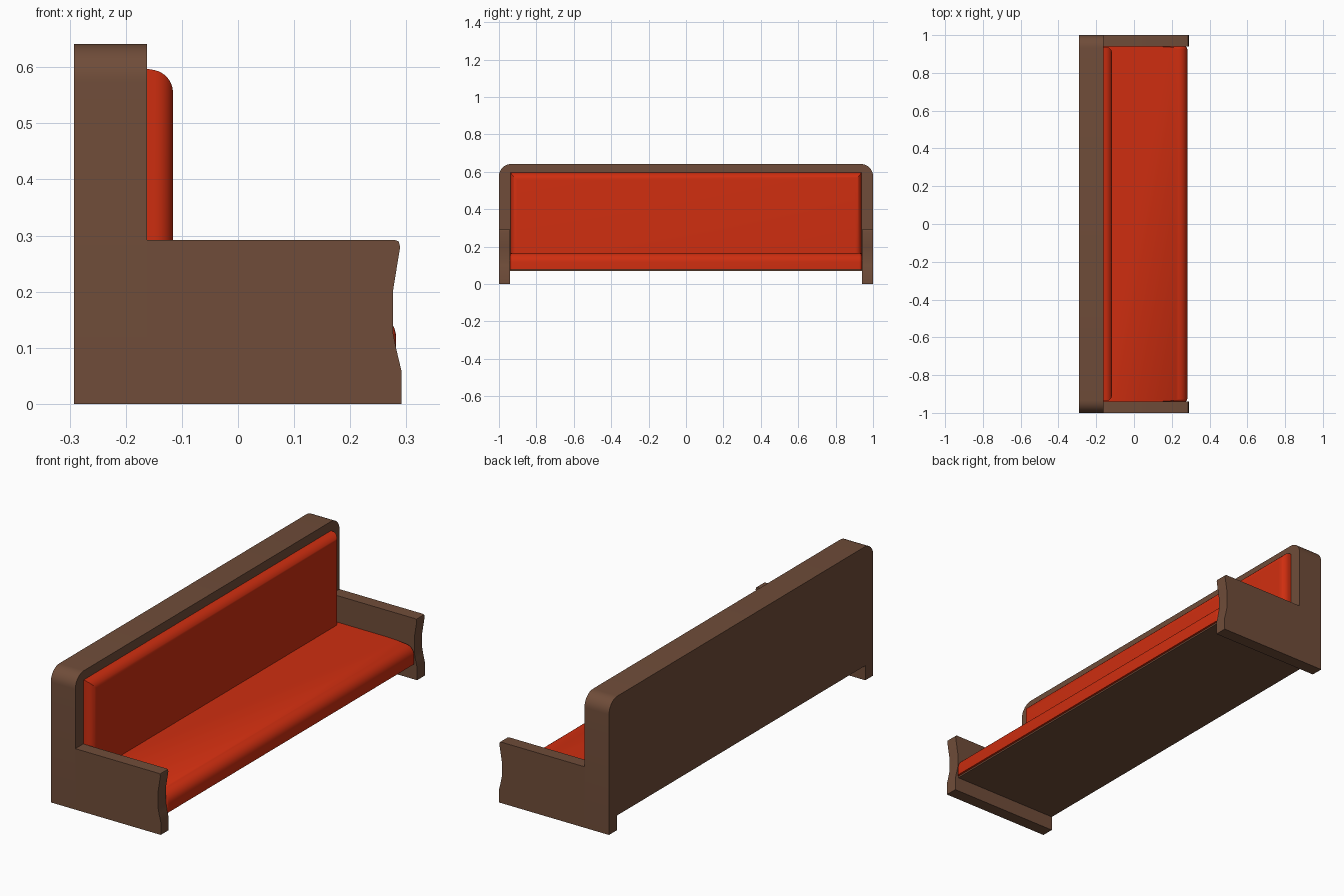
import bpy, bmesh, math
from mathutils import Vector

cube = bpy.data.objects.get("Cube")
if cube:
    bpy.data.objects.remove(cube, do_unlink=True)


def material(name, color):
    m = bpy.data.materials.new(name)
    m.use_nodes = True
    m.diffuse_color = color
    bsdf = m.node_tree.nodes["Principled BSDF"]
    bsdf.inputs["Base Color"].default_value = color
    bsdf.inputs["Roughness"].default_value = 0.7
    return m


wood = material("brown wood", (0.16, 0.073, 0.041, 1))
fabric = material("red upholstery", (0.62, 0.027, 0.005, 1))


def prism(points, axis, start, end):
    """Extrude a flat outline along x (points are y, z) or y (points are x, z)."""
    bm = bmesh.new()
    place = (lambda a, b: (start, a, b)) if axis == "x" else (lambda a, b: (a, start, b))
    face = bm.faces.new([bm.verts.new(place(a, b)) for a, b in points])
    new = bmesh.ops.extrude_face_region(bm, geom=[face])["geom"]
    step = Vector((end - start, 0, 0)) if axis == "x" else Vector((0, end - start, 0))
    bmesh.ops.translate(bm, verts=[v for v in new if isinstance(v, bmesh.types.BMVert)], vec=step)
    bmesh.ops.recalc_face_normals(bm, faces=bm.faces)
    return bm


def bevel(bm, rule, size, segments=6):
    """Round the edges whose two ends satisfy the rule."""
    edges = [e for e in bm.edges if rule(e.verts[0].co, e.verts[1].co)]
    bmesh.ops.bevel(bm, geom=edges, offset=size, segments=segments, profile=0.5,
                    affect="EDGES", clamp_overlap=True)


def finish(bm, name, mat):
    bmesh.ops.recalc_face_normals(bm, faces=bm.faces)
    mesh = bpy.data.meshes.new(name)
    bm.to_mesh(mesh)
    bm.free()
    mesh.materials.append(mat)
    ob = bpy.data.objects.new(name, mesh)
    bpy.context.collection.objects.link(ob)
    bpy.ops.object.select_all(action="DESELECT")
    ob.select_set(True)
    bpy.context.view_layer.objects.active = ob
    bpy.ops.object.shade_smooth_by_angle(angle=math.radians(32))
    return ob


BACK, PANEL, INNER, SEAT_Z = -0.292, -0.162, 0.94, 0.165

# Back frame: tall panel with rounded top corners and a foot at each end
outline = [(-1, 0), (-INNER, 0), (-INNER, 0.07), (INNER, 0.07),
           (INNER, 0), (1, 0), (1, 0.641), (-1, 0.641)]
bm = prism(outline, "x", BACK, PANEL)
bevel(bm, lambda a, b: min(a.z, b.z) > 0.6 and abs(a.y - b.y) < 0.01, 0.065, 8)
finish(bm, "back_frame", wood)

# Armrest ends with a shaped front edge
arm = [(PANEL, 0), (0.291, 0), (0.291, 0.06), (0.282, 0.098), (0.276, 0.128),
       (0.276, 0.2), (0.289, 0.28), (0.286, 0.29), (0.279, 0.292), (PANEL, 0.292)]
for name, side in (("left_armrest", 1), ("right_armrest", -1)):
    finish(prism(arm, "y", side * INNER, side), name, wood)

# Board under the seat
board = [(PANEL, 0.07), (0.272, 0.07), (0.272, 0.078), (PANEL, 0.078)]
finish(prism(board, "y", -INNER, INNER), "seat_board", wood)

# Seat cushion with a broad rounded front
seat = [(PANEL, 0.078), (0.282, 0.078), (0.282, SEAT_Z), (PANEL, SEAT_Z)]
bm = prism(seat, "y", -INNER, INNER)
bevel(bm, lambda a, b: min(a.x, b.x) > 0.2 and abs(a.z - b.z) < 0.001
      and a.z > 0.1 and abs(a.y - b.y) > 1, 0.048, 8)
bevel(bm, lambda a, b: a.y * b.y > 0 and min(a.x, b.x) > 0.2, 0.014, 4)
finish(bm, "seat_cushion", fabric)

# Back cushion, rounded on its front face and slightly sloped on top
pad = [(PANEL, SEAT_Z - 0.01), (-0.116, SEAT_Z - 0.01), (-0.116, 0.589), (PANEL, 0.597)]
bm = prism(pad, "y", -0.937, 0.937)
bevel(bm, lambda a, b: min(a.x, b.x) > -0.12 and max(a.z, b.z) > 0.3, 0.033, 8)
finish(bm, "back_cushion", fabric)
